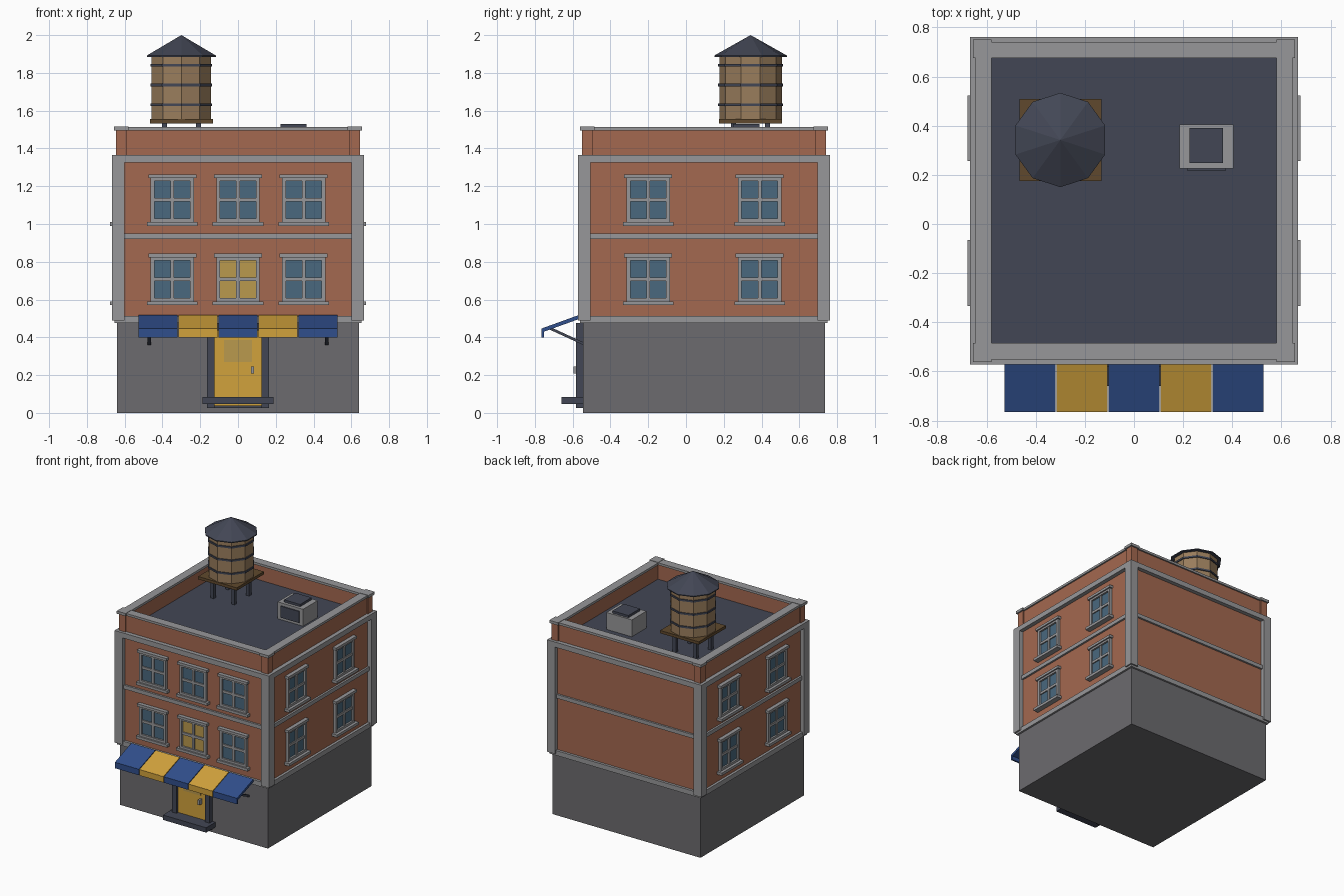
import bpy, bmesh
from math import pi, atan2, hypot
from mathutils import Matrix, Vector

old = bpy.data.objects.get("Cube")
if old:
    bpy.data.objects.remove(old, do_unlink=True)

MID = 0.095          # y of the building centre
HALF = 0.635         # half width of the brick walls


def material(name, *rgb):
    m = bpy.data.materials.new(name)
    m.use_nodes = True
    m.diffuse_color = (*rgb, 1)
    m.node_tree.nodes["Principled BSDF"].inputs["Base Color"].default_value = (*rgb, 1)
    return m


BRICK = material("brick", 0.37, 0.14, 0.08)
STONE = material("stone trim", 0.31, 0.31, 0.32)
BASE = material("base grey", 0.15, 0.147, 0.158)
SLATE = material("slate", 0.055, 0.062, 0.09)
WOOD = material("tank wood", 0.32, 0.205, 0.107)
DARKWOOD = material("dark wood", 0.115, 0.066, 0.026)
BLUE = material("awning blue", 0.03, 0.078, 0.264)
YELLOW = material("yellow", 0.64, 0.36, 0.045)
GLASS = material("window glass", 0.068, 0.14, 0.21)
LIT = material("lit glass", 0.49, 0.32, 0.075)


def finish(name, bm, mat):
    bmesh.ops.recalc_face_normals(bm, faces=bm.faces)
    mesh = bpy.data.meshes.new(name)
    bm.to_mesh(mesh)
    bm.free()
    mesh.materials.append(mat)
    ob = bpy.data.objects.new(name, mesh)
    bpy.context.scene.collection.objects.link(ob)
    return ob


def boxes(name, mat, items, sides=None):
    """Boxes (x0, x1, y0, y1, z0, z1). With sides, y is the distance out from
    the building centre, repeated on quarter turns (0 front, 1 right, ...)."""
    bm = bmesh.new()
    for side in (sides if sides is not None else [None]):
        for x0, x1, y0, y1, z0, z1 in items:
            if side is not None:
                y0, y1 = -y1, -y0
            m = (Matrix.Translation(((x0 + x1) / 2, (y0 + y1) / 2, (z0 + z1) / 2))
                 @ Matrix.Diagonal((x1 - x0, y1 - y0, z1 - z0, 1)))
            if side is not None:
                m = Matrix.Translation((0, MID, 0)) @ Matrix.Rotation(side * pi / 2, 4, "Z") @ m
            bmesh.ops.create_cube(bm, size=1, matrix=m)
    return finish(name, bm, mat)


def slab(name, mat, half, z0, z1):
    return boxes(name, mat, [(-half, half, MID - half, MID + half, z0, z1)])


def beam(name, mat, a, b, w, h):
    """Bar of width w (x) and depth h between two points in a yz plane."""
    a, b = Vector(a), Vector(b)
    d = b - a
    m = (Matrix.Translation((a + b) / 2) @ Matrix.Rotation(atan2(d.z, d.y), 4, "X")
         @ Matrix.Diagonal((w, hypot(d.y, d.z), h, 1)))
    bm = bmesh.new()
    bmesh.ops.create_cube(bm, size=1, matrix=m)
    return finish(name, bm, mat)


def drum(name, mat, r0, r1, z0, z1):
    bm = bmesh.new()
    bmesh.ops.create_cone(bm, cap_ends=True, segments=10, radius1=r0, radius2=r1,
                          depth=z1 - z0, matrix=Matrix.Translation((TX, TY, (z0 + z1) / 2)))
    return finish(name, bm, mat)


ALL = range(4)

# Main volumes
slab("ground_floor", BASE, 0.64, 0, 0.48)
slab("brick_walls", BRICK, HALF, 0.48, 1.33)
slab("base_trim", STONE, 0.655, 0.475, 0.513)
slab("cornice", STONE, 0.667, 1.325, 1.365)
slab("roof_deck", SLATE, 0.6, 1.36, 1.38)

# Corner pillars and floor band
boxes("corner_pillars", STONE, [(0.6, 0.667, 0.6, 0.667, 0.49, 1.33)], ALL)
boxes("floor_band", STONE, [(-0.61, 0.61, 0.62, 0.65, 0.92, 0.95)], ALL)

# Parapet with corner posts and stone cap
boxes("parapet_walls", BRICK, [(-0.6, 0.6, 0.588, 0.635, 1.36, 1.497)], ALL)
boxes("parapet_posts", BRICK, [(0.588, 0.645, 0.588, 0.645, 1.36, 1.497)], ALL)
boxes("parapet_cap", STONE, [(-0.6, 0.6, 0.58, 0.646, 1.495, 1.513)], ALL)
boxes("cap_corners", STONE, [(0.58, 0.656, 0.58, 0.656, 1.495, 1.516)], ALL)


def window(u, z, side, reach, glass):
    w, t = 0.115, 0.02
    z1 = z + 0.24
    label = f"_{side}_{u:+.2f}_{z:.2f}"
    boxes("window_frame" + label, STONE, [
        (u - w, u - w + t, HALF - 0.01, 0.655, z, z1),
        (u + w - t, u + w, HALF - 0.01, 0.655, z, z1),
        (u - w, u + w, HALF - 0.01, 0.655, z1 - t, z1),
        (u - w, u + w, HALF - 0.01, 0.655, z, z + t),
        (u - 0.01, u + 0.01, HALF - 0.01, 0.65, z, z1),
        (u - w, u + w, HALF - 0.01, 0.65, z + 0.11, z + 0.13),
        (u - 0.127, u + 0.127, HALF - 0.01, 0.665, z1 - 0.005, z1 + 0.015),
        (u - 0.134, u + 0.134, HALF - 0.01, reach, z - 0.018, z + 0.003)], [side])
    boxes("window_glass" + label, glass,
          [(u - w + 0.01, u + w - 0.01, HALF - 0.005, 0.641, z + 0.01, z1 - 0.01)], [side])


for z in (0.588, 1.008):
    for u in (-0.348, 0, 0.348):
        window(u, z, 0, 0.667, LIT if u == 0 and z < 1 else GLASS)
    for side in (1, 3):
        for u in (-0.295, 0.295):
            window(u, z, side, 0.677, GLASS)

# Door, frame and step
boxes("door_frame", SLATE, [(s - 0.019, s + 0.019, -0.583, -0.53, 0.025, 0.47)
                            for s in (-0.144, 0.144)]
      + [(-0.163, 0.163, -0.583, -0.53, 0.435, 0.475),
         (-0.163, 0.163, -0.575, -0.53, 0.025, 0.04)])
boxes("door", YELLOW, [(-0.127, 0.127, -0.562, -0.53, 0.03, 0.44)])
boxes("door_window", LIT, [(-0.075, 0.075, -0.568, -0.56, 0.27, 0.385)])
boxes("door_handle", STONE, [(0.068, 0.084, -0.595, -0.56, 0.208, 0.246)])
boxes("door_step", SLATE, [(-0.187, 0.187, -0.66, -0.54, 0.047, 0.085)])

# Striped awning with valance and brackets
for i in range(5):
    x = (i - 2) * 0.212
    mat = YELLOW if i % 2 else BLUE
    beam(f"awning_stripe_{i}", mat, (x, -0.56, 0.51), (x, -0.762, 0.437), 0.207, 0.02)
    boxes(f"awning_valance_{i}", mat, [(x - 0.1035, x + 0.1035, -0.766, -0.753, 0.4, 0.445)])
for s in (-1, 1):
    beam(f"awning_bracket_{s}", SLATE, (s * 0.47, -0.54, 0.365), (s * 0.47, -0.725, 0.45), 0.018, 0.014)

# Water tank on its stand
TX, TY = -0.3, 0.342
boxes("tank_legs", SLATE, [(TX + a - 0.013, TX + a + 0.013, TY + b - 0.013, TY + b + 0.013, 1.375, 1.537)
                           for a in (-0.09, 0.09) for b in (-0.09, 0.09)])
boxes("tank_platform", DARKWOOD, [(TX - 0.167, TX + 0.167, TY - 0.167, TY + 0.167, 1.533, 1.555)])
drum("tank_barrel", WOOD, 0.165, 0.165, 1.555, 1.892)
for i, z in enumerate((1.632, 1.736, 1.84)):
    drum(f"tank_hoop_{i}", SLATE, 0.172, 0.172, z - 0.007, z + 0.007)
drum("tank_roof_rim", SLATE, 0.192, 0.192, 1.885, 1.892)
drum("tank_roof", SLATE, 0.192, 0, 1.892, 2.0)

# Rooftop vent box
boxes("vent_box", STONE, [(0.185, 0.405, 0.225, 0.405, 1.375, 1.512)])
boxes("vent_lid", SLATE, [(0.225, 0.363, 0.248, 0.39, 1.51, 1.53)])
boxes("vent_grille", SLATE, [(0.215, 0.375, 0.217, 0.23, 1.4, 1.49)])
